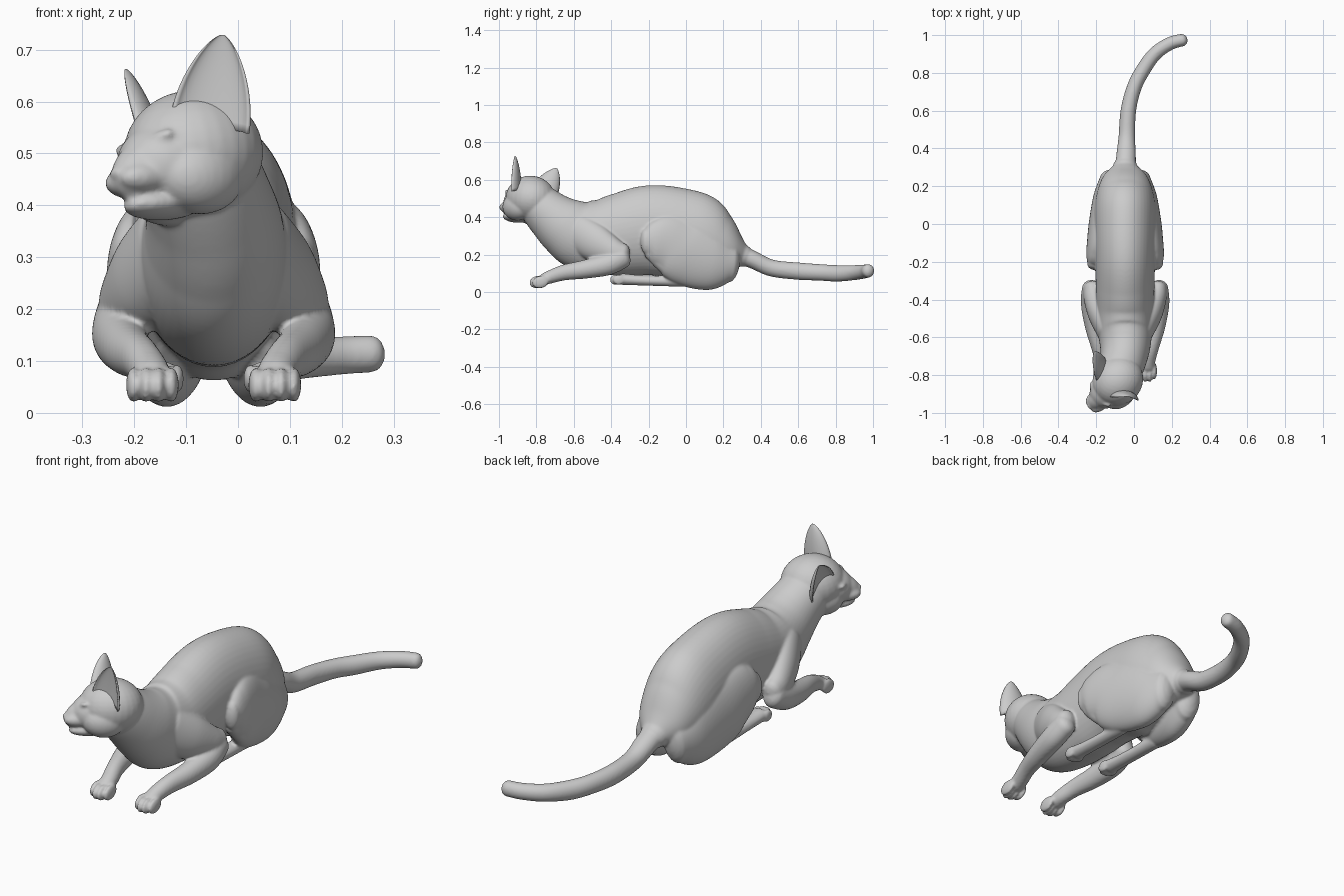
import bpy, bmesh, math
from mathutils import Vector, Matrix

if "Cube" in bpy.data.objects:
    bpy.data.objects.remove(bpy.data.objects["Cube"])

CX = -0.047          # body centre line
UP = Vector((0, 0, 1))


def make_object(name, bm):
    bmesh.ops.recalc_face_normals(bm, faces=bm.faces)
    me = bpy.data.meshes.new(name)
    bm.to_mesh(me)
    bm.free()
    ob = bpy.data.objects.new(name, me)
    bpy.context.collection.objects.link(ob)
    for p in me.polygons:
        p.use_smooth = True
    return ob


def spline(a, b, c, d, t):
    return 0.5 * (2 * b + (c - a) * t + (2 * a - 5 * b + 4 * c - d) * t * t
                  + (3 * b - a - 3 * c + d) * t ** 3)


def bridge(bm, rings):
    n = len(rings[0])
    for r0, r1 in zip(rings, rings[1:]):
        for i in range(n):
            bm.faces.new((r0[i], r0[(i + 1) % n], r1[(i + 1) % n], r1[i]))
    bm.faces.new(rings[0])
    bm.faces.new(rings[-1])


def loft(bm, stations, steps=8, seg=48):
    """Smooth tube through (x, y, z, half width, half height) with round ends."""
    s = stations
    rows = []
    for i in range(len(s) - 1):
        q = [s[max(i - 1, 0)], s[i], s[i + 1], s[min(i + 2, len(s) - 1)]]
        for k in range(steps):
            rows.append([spline(*v, k / steps) for v in zip(*q)])
    rows.append(list(s[-1]))
    pts = [Vector(r[:3]) for r in rows]
    frames = []
    for i, r in enumerate(rows):
        t = (pts[min(i + 1, len(pts) - 1)] - pts[max(i - 1, 0)]).normalized()
        frames.append((pts[i], t, r[3], r[4]))

    def cap(frame, sign):
        c, t, w, h = frame
        d = min(w, h) * 0.8
        return [(c + t * sign * d * math.sin(a), t, w * math.cos(a), h * math.cos(a))
                for a in (0.4, 0.8, 1.2, 1.45)]

    frames = cap(frames[0], -1)[::-1] + frames + cap(frames[-1], 1)
    rings = []
    for c, t, w, h in frames:
        side = t.cross(UP).normalized()
        nrm = side.cross(t)
        rings.append([bm.verts.new(c + side * w * math.cos(a) + nrm * h * math.sin(a))
                      for a in (2 * math.pi * j / seg for j in range(seg))])
    bridge(bm, rings)


def ball(bm, centre, radii, frame=Matrix(), tilt=Matrix()):
    m = frame @ Matrix.Translation(centre) @ tilt @ Matrix.Diagonal((*radii, 1))
    bmesh.ops.create_uvsphere(bm, u_segments=28, v_segments=18, radius=1, matrix=m)


def side_path(sgn, pts):
    return [(CX + sgn * p[0], *p[1:]) for p in pts]


bm = bmesh.new()

# torso and neck
loft(bm, [
    (CX, .305, .193, .065, .06), (CX, .25, .212, .115, .11), (CX, .17, .245, .147, .178),
    (CX, .07, .285, .163, .235), (CX, -.06, .32, .162, .24), (CX, -.20, .33, .158, .24),
    (CX, -.35, .308, .155, .222), (CX, -.47, .295, .15, .2), (CX, -.57, .31, .143, .187),
    (CX, -.65, .352, .133, .16), (CX - .01, -.72, .405, .122, .135),
    (CX - .03, -.785, .465, .115, .115), (CX - .04, -.82, .495, .10, .10)])

# tail
loft(bm, [
    (CX, .27, .21, .055, .055), (-.042, .36, .172, .052, .047), (-.038, .46, .128, .044, .045),
    (-.03, .60, .112, .041, .046), (0, .72, .105, .039, .044), (.045, .81, .10, .039, .044),
    (.11, .90, .104, .037, .040), (.19, .955, .11, .035, .037), (.257, .974, .114, .033, .036)])

for sgn in (-1, 1):
    # haunch
    loft(bm, side_path(sgn, [
        (.07, .235, .155, .065, .105), (.085, .14, .168, .083, .162), (.105, .01, .215, .086, .183),
        (.13, -.09, .258, .072, .16), (.153, -.17, .27, .055, .118),
        (.166, -.215, .27, .035, .068)]))
    # shin and hind foot
    loft(bm, side_path(sgn, [
        (.15, -.18, .22, .04, .05), (.135, -.10, .14, .04, .05), (.105, -.02, .07, .033, .035)]))
    loft(bm, side_path(sgn, [
        (.10, -.02, .062, .034, .034), (.10, -.14, .06, .033, .028), (.10, -.26, .064, .034, .028),
        (.10, -.34, .069, .038, .031)]))
    # upper arm
    loft(bm, side_path(sgn, [
        (.085, -.58, .32, .06, .10), (.127, -.48, .26, .068, .10), (.162, -.39, .215, .058, .075),
        (.174, -.34, .20, .048, .06)]))
    # forearm and wrist
    loft(bm, side_path(sgn, [
        (.178, -.34, .185, .05, .058), (.182, -.42, .148, .052, .058), (.166, -.54, .122, .047, .05),
        (.142, -.65, .105, .038, .042), (.124, -.72, .083, .037, .036), (.12, -.755, .07, .038, .032)]))
    # toes, front and hind
    for k in (-1.5, -.5, .5, 1.5):
        fwd = .016 if abs(k) < 1 else 0
        ball(bm, (CX + sgn * .118 + k * .0245, -.778 - fwd, .054), (.0142, .045, .034), Matrix(),
             Matrix.Rotation(math.radians(12), 4, 'X'))
        ball(bm, (CX + sgn * .10 + k * .02, -.36 - fwd, .066), (.0125, .032, .028))

# head, turned to one side and tipped
HEAD = (Matrix.Translation((-.093, -.838, .495))
        @ Matrix.Rotation(math.radians(-50), 4, 'Z') @ Matrix.Rotation(math.radians(-13), 4, 'Y'))
ball(bm, (0, .01, .005), (.128, .14, .122), HEAD)
ball(bm, (0, -.05, -.02), (.095, .115, .09), HEAD)
ball(bm, (0, -.09, -.022), (.058, .11, .066), HEAD, Matrix.Rotation(math.radians(20), 4, 'X'))
ball(bm, (0, -.085, -.098), (.05, .092, .027), HEAD)
for sgn in (-1, 1):
    ball(bm, (sgn * .05, -.025, -.05), (.07, .095, .075), HEAD)
    ball(bm, (sgn * .022, -.135, -.048), (.036, .063, .031), HEAD)
    # almond eye
    ball(bm, (sgn * .06, -.116, .024), (.028, .012, .012), HEAD,
         Matrix.Rotation(math.radians(sgn * 28), 4, 'Z') @ Matrix.Rotation(math.radians(-sgn * 12), 4, 'Y'))
# nose
ball(bm, (0, -.184, -.034), (.018, .018, .014), HEAD)

# fuse the parts into one smooth skin
body = make_object("cat_body", bm)
bpy.context.view_layer.objects.active = body
body.select_set(True)
rm = body.modifiers.new("fuse", 'REMESH')
rm.mode = 'VOXEL'
rm.voxel_size = .006
rm.use_smooth_shade = True
sm = body.modifiers.new("soften", 'SMOOTH')
sm.factor = .5
sm.iterations = 8
for name in ("fuse", "soften"):
    bpy.ops.object.modifier_apply(modifier=name)

# ears: tapering crescents opening forward and outward
for sgn, label in ((1, "left"), (-1, "right")):
    bm = bmesh.new()
    base, tip = Vector((sgn * .074, .005, .045)), Vector((sgn * .149, 0, .205))
    axis = (tip - base).normalized()
    back = Vector((-sgn * .7, .7, 0))
    back = (back - axis * back.dot(axis)).normalized()
    across = axis.cross(back)
    rings = []
    for i in range(19):
        t = math.sin(i / 18 * math.pi / 2)
        w = .076 * max(1 - t ** 1.9, 0.0) ** .72 + .003
        c = base.lerp(tip, t) - back * (.026 * (1 - t))
        ang = [math.radians(-85 + 170 * j / 12) for j in range(13)]
        outer = [(w * math.sin(a), .62 * w * math.cos(a)) for a in ang]
        inner = [(.92 * w * math.sin(a), .62 * w * math.cos(a) * (.45 + .1 * t))
                 for a in reversed(ang)]
        rings.append([bm.verts.new(HEAD @ (c + across * u + back * (v - .25 * w)))
                      for u, v in outer + inner])
    bridge(bm, rings)
    make_object(label + "_ear", bm)
